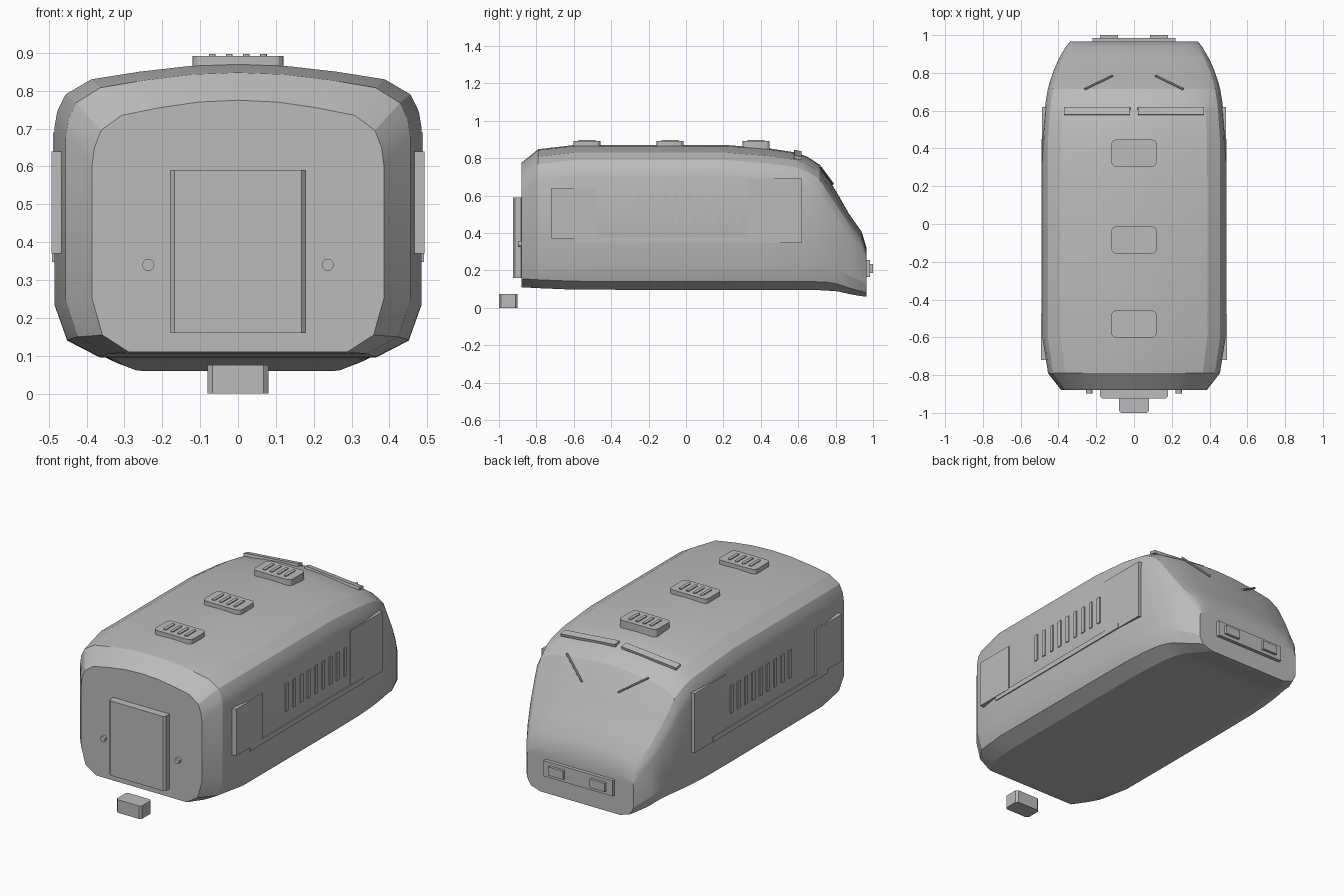
import bpy, bmesh, math
from mathutils import Vector

cube = bpy.data.objects.get("Cube")
if cube:
    bpy.data.objects.remove(cube, do_unlink=True)

grey = bpy.data.materials.new("plain_grey")
grey.use_nodes = True
colour = (0.5, 0.5, 0.5, 1)
grey.diffuse_color = colour
grey.node_tree.nodes["Principled BSDF"].inputs["Base Color"].default_value = colour


def finish(bm, name, angle=25):
    bmesh.ops.recalc_face_normals(bm, faces=bm.faces[:])
    mesh = bpy.data.meshes.new(name)
    bm.to_mesh(mesh)
    bm.free()
    mesh.materials.append(grey)
    ob = bpy.data.objects.new(name, mesh)
    bpy.context.collection.objects.link(ob)
    bpy.ops.object.select_all(action='DESELECT')
    ob.select_set(True)
    bpy.context.view_layer.objects.active = ob
    bpy.ops.object.shade_smooth_by_angle(angle=math.radians(angle))
    return ob


def box(name, x, y, z, round_z=0.0, segments=3):
    """Box from ranges, with optional rounding of its upright edges."""
    bm = bmesh.new()
    bmesh.ops.create_cube(bm, size=1)
    mid = Vector([(a + b) / 2 for a, b in (x, y, z)])
    for v in bm.verts:
        v.co = [v.co[i] * abs(r[1] - r[0]) for i, r in enumerate((x, y, z))]
    if round_z:
        edges = [e for e in bm.edges
                 if abs(e.verts[0].co.z - e.verts[1].co.z) > 1e-4]
        bmesh.ops.bevel(bm, geom=edges, offset=round_z, segments=segments,
                        profile=0.5, affect='EDGES')
    ob = finish(bm, name)
    ob.location = mid
    return ob


def rod(name, a, b, radius, sides=12):
    a, b = Vector(a), Vector(b)
    bm = bmesh.new()
    bmesh.ops.create_cone(bm, cap_ends=True, segments=sides, radius1=radius,
                          radius2=radius, depth=(b - a).length)
    ob = finish(bm, name)
    ob.location = (a + b) / 2
    ob.rotation_euler = (b - a).to_track_quat('Z', 'Y').to_euler()
    return ob


# Body: half cross-section as (width share, drop from roof) and (width share, rise from floor)
UPPER = [(0, 0), (.27, .005), (.54, .02), (.8, .04), (.94, .08), (.985, .125), (1, .17)]
LOWER = [(1, .14), (.93, .045), (.75, 0)]
# Stations: y, half width, floor height, roof height
STATIONS = [
    (-.88, .385, .11, .775), (-.79, .455, .105, .848), (-.6, .485, .097, .87),
    (.22, .485, .095, .87), (.46, .483, .095, .85), (.59, .474, .095, .83),
    (.65, .467, .095, .807), (.715, .456, .094, .765), (.75, .447, .092, .71),
    (.81, .427, .088, .61), (.875, .398, .073, .497), (.94, .36, .062, .406),
    (.965, .34, .06, .32)]

bm = bmesh.new()
rings = []
for y, w, low, high in STATIONS:
    s = min(1, (high - low) / 0.6)
    half = [(w * a, high - d * s) for a, d in UPPER]
    half += [(w * a, low + d * s) for a, d in LOWER]
    outline = half + [(-a, z) for a, z in reversed(half) if a > 0]
    rings.append([bm.verts.new((a, y, z)) for a, z in outline])
for r, q in zip(rings, rings[1:]):
    for i in range(len(r)):
        j = (i + 1) % len(r)
        bm.faces.new((r[i], r[j], q[j], q[i]))
bm.faces.new(rings[0])
bm.faces.new(rings[-1])
finish(bm, "body", 20)

# Door, door knobs and coupler on the flat end
box("end_door", (-.18, .18), (-.925, -.87), (.16, .59), .012, 1)
box("coupler", (-.08, .08), (-1, -.9), (0, .075), .012, 1)
for side, label in ((1, "left"), (-1, "right")):
    rod("door_knob_" + label, (side * .237, -.87, .34), (side * .237, -.897, .34), .016)

# Roof vents with four raised slats each
for n, y in enumerate((-.53, -.085, .375)):
    box(f"roof_vent_{n}", (-.12, .12), (y - .072, y + .072), (.83, .892), .025)
    for k in range(4):
        x = -.068 + k * .045
        box(f"vent_slat_{n}_{k}", (x - .009, x + .009), (y - .045, y + .045),
            (.88, .897), .007)

# Side panels, trim and louvres
for side, label in ((1, "left"), (-1, "right")):
    def plate(name, y, z, out):
        box(f"{name}_{label}", (side * .46, side * out), y, z)

    plate("equipment_panel", (-.72, -.48), (.37, .64), .493)
    plate("side_trim", (-.59, .45), (.347, .377), .491)
    plate("cab_panel", (.33, .62), (.347, .69), .488)
    for k in range(9):
        y = -.25 + k * .0663
        plate(f"louvre_{k}", (y - .012, y + .012), (.45, .61), .491)

# Windscreen visor strips and wipers
for side, label in ((1, "left"), (-1, "right")):
    visor = box("visor_" + label, (-.175, .175), (-.02, .02), (-.008, .008))
    visor.location = (side * .195, .597, .818)
    visor.rotation_euler = (math.radians(-12), side * math.radians(5), 0)
    rod("wiper_" + label, (side * .115, .785, .662), (side * .26, .715, .757), .006, 8)

# Nose lamp bar
box("lamp_bar", (-.22, .22), (.95, .985), (.165, .255))
for side, label in ((1, "left"), (-1, "right")):
    box("lamp_" + label, (side * .085, side * .18), (.97, 1), (.185, .235))
